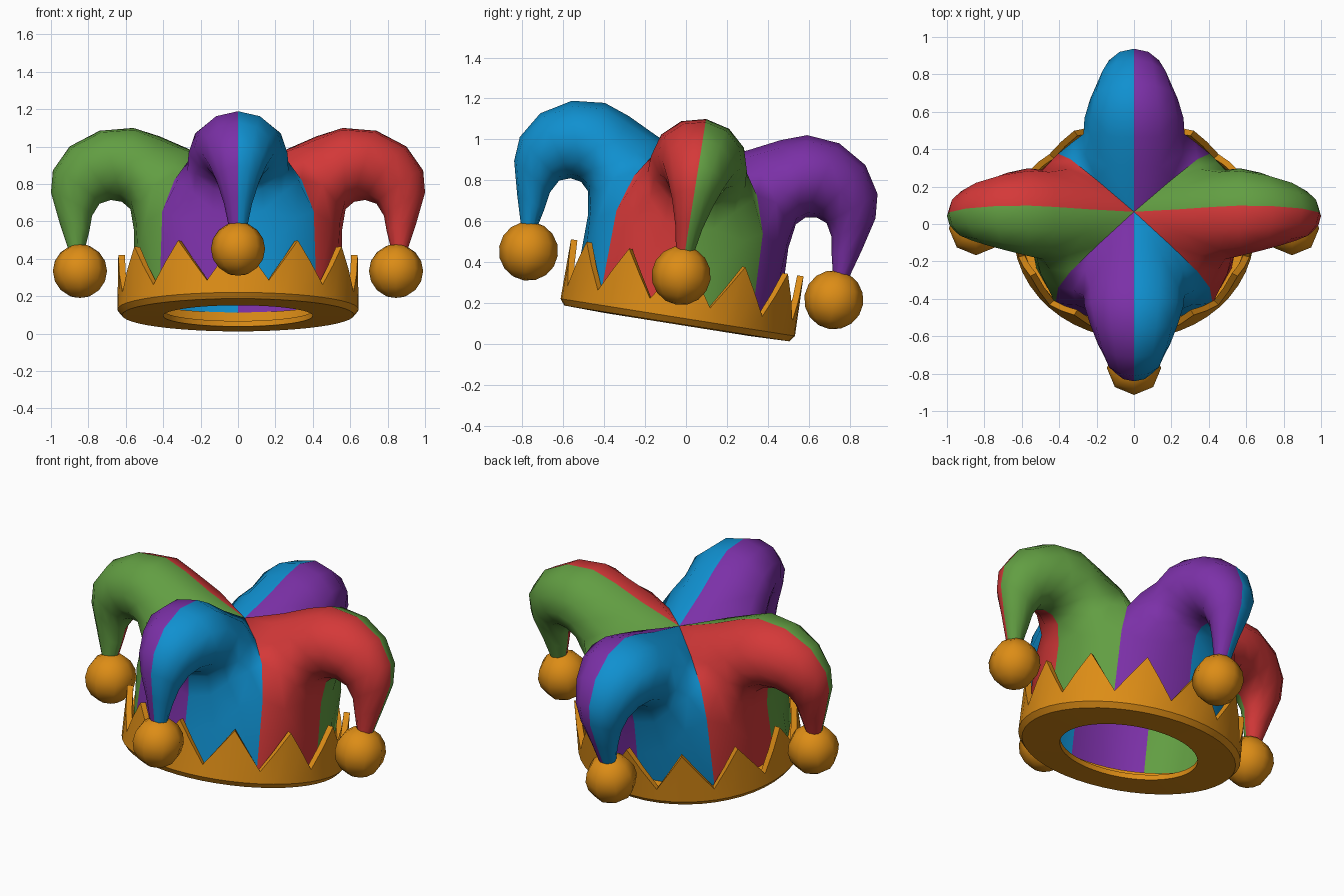
import bpy, bmesh, math
from mathutils import Matrix, Vector

if "Cube" in bpy.data.objects:
    bpy.data.objects.remove(bpy.data.objects["Cube"])

# whole hat leans back: local frame -> world
TILT = Matrix.Translation((0, -0.035, 0.098)) @ Matrix.Rotation(math.radians(-9.05), 4, 'X')
SQUASH = 0.895      # hat is narrower front to back
CAP_Y = -0.026      # cap centre in the local frame


def material(name, rgb):
    m = bpy.data.materials.new(name)
    m.diffuse_color = (*rgb, 1)
    m.use_nodes = True
    m.node_tree.nodes["Principled BSDF"].inputs["Base Color"].default_value = m.diffuse_color
    return m


GOLD = material("gold", (0.72, 0.265, 0.008))
CLOTH = [material("green", (0.122, 0.342, 0.055)),
         material("purple", (0.20, 0.03, 0.39)),
         material("blue", (0.005, 0.28, 0.63)),
         material("red", (0.66, 0.04, 0.04))]


def finish(bm, name, mats, angle):
    bmesh.ops.remove_doubles(bm, verts=bm.verts, dist=0.0005)
    bmesh.ops.recalc_face_normals(bm, faces=bm.faces)
    me = bpy.data.meshes.new(name)
    bm.transform(TILT)
    bm.to_mesh(me)
    bm.free()
    for m in mats:
        me.materials.append(m)
    ob = bpy.data.objects.new(name, me)
    bpy.context.collection.objects.link(ob)
    bpy.ops.object.select_all(action='DESELECT')
    ob.select_set(True)
    bpy.context.view_layer.objects.active = ob
    bpy.ops.object.shade_smooth_by_angle(angle=math.radians(angle))
    return ob


# --- cloth cap: one half horn, repeated eight times around ---
# first two rows shape the crown and body wall
rows = [
    [(0, 0, .80), (.2, .2, .76), (.34, .34, .68), (.405, .405, .5),
     (.42, .42, .04), (.52, .22, .04), (.56, 0, .04)],
    [(.25, 0, .89), (.26, .14, .86), (.35, .26, .79), (.45, .325, .66),
     (.5, .31, .45), (.535, .18, .3), (.56, 0, .25)],
]
# horn sections: upper edge (x, z), lower edge (x, z), half width
horn = [
    (.42, .965, .555, .45, .27),
    (.56, 1.01, .575, .57, .265),
    (.74, .995, .62, .61, .235),
    (.90, .91, .68, .62, .195),
    (.99, .78, .74, .60, .155),
    (1.0, .66, .78, .535, .115),
    (.955, .50, .795, .45, .075),
    (.90, .33, .825, .33, .045),
]
for tx, tz, bx, bz, w in horn:
    row = []
    for k in range(7):
        a = math.pi * k / 6
        f = (1 + math.cos(a)) / 2
        row.append((bx + (tx - bx) * f, w * math.sin(a), bz + (tz - bz) * f))
    rows.append(row)

bm = bmesh.new()
for octant in range(8):
    turn = Matrix.Rotation(math.radians(90 * ((octant + 1) // 2)), 4, 'Z')
    side = 1 if octant % 2 == 0 else -1
    grid = []
    for row in rows:
        line = []
        for x, y, z in row:
            p = turn @ Vector((x, y * side, z))
            line.append(bm.verts.new((p.x, p.y * SQUASH + CAP_Y, p.z)))
        grid.append(line)
    for a, b in zip(grid, grid[1:]):
        for k in range(6):
            f = bm.faces.new((a[k], a[k + 1], b[k + 1], b[k]))
            f.material_index = octant % 4
finish(bm, "cloth_cap", CLOTH, 60)

# --- gold crown band with twelve points, a bottom rim and a lining ---
bm = bmesh.new()
SEG = 48
rings = []
for i in range(SEG):
    a = 2 * math.pi * i / SEG
    d = (i % 4) / 4
    top = 0.10 + 0.225 * abs(1 - 2 * d)
    profile = [(.40, -.005), (.62, 0), (.645, .03), (.64, top), (.605, top),
               (.60, .09), (.53, .09), (.53, .03), (.40, .025)]
    rings.append([bm.verts.new((r * math.cos(a), r * math.sin(a) * 0.9 - 0.01, z))
                  for r, z in profile])
for i in range(SEG):
    a, b = rings[i], rings[(i + 1) % SEG]
    n = len(a)
    for k in range(n):
        bm.faces.new((a[k], b[k], b[(k + 1) % n], a[(k + 1) % n]))
finish(bm, "crown_band", [GOLD], 35)

# --- round bells on the horn tips ---
for i, name in enumerate(("right", "back", "left", "front")):
    a = math.pi / 2 * i
    pos = Vector((.845 * math.cos(a), .845 * SQUASH * math.sin(a) + CAP_Y, .235))
    bm = bmesh.new()
    bmesh.ops.create_uvsphere(bm, u_segments=8, v_segments=8, radius=0.145,
                              matrix=Matrix.Translation(pos))
    finish(bm, name + "_bell", [GOLD], 60)
